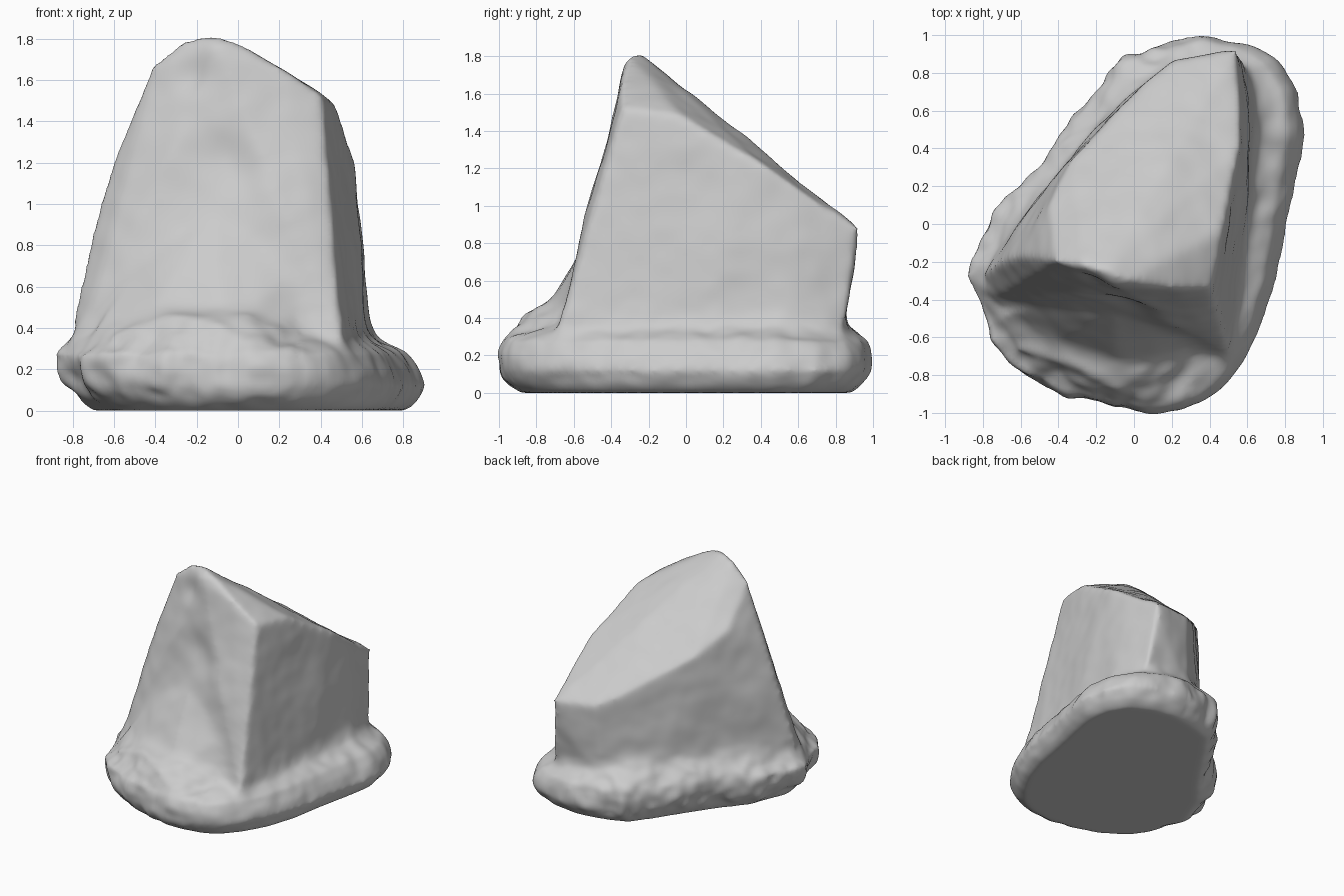
import bpy, bmesh, math
from mathutils import Vector, noise

if "Cube" in bpy.data.objects:
    bpy.data.objects.remove(bpy.data.objects["Cube"])

stone_grey = bpy.data.materials.new("stone_grey")
stone_grey.use_nodes = True
GREY = (0.6, 0.6, 0.6, 1)
stone_grey.diffuse_color = GREY
stone_grey.node_tree.nodes["Principled BSDF"].inputs["Base Color"].default_value = GREY

bm = bmesh.new()


def add_hull(points):
    """Chunk of rock as the convex hull of its corners."""
    verts = [bm.verts.new(p) for p in points]
    out = bmesh.ops.convex_hull(bm, input=verts)
    loose = {v for v in out["geom_interior"] + out["geom_unused"]
             if isinstance(v, bmesh.types.BMVert)}
    bmesh.ops.delete(bm, geom=list(loose), context="VERTS")


# Ground slab: irregular outline lofted through rounded levels
outline = [(-.93, -.28), (-.82, -.48), (-.78, -.63), (-.64, -.78), (-.44, -.89),
           (-.2, -.95), (.12, -.99), (.33, -.95), (.45, -.88), (.57, -.74),
           (.68, -.55), (.76, -.3), (.81, 0), (.87, .28), (.91, .5), (.88, .7),
           (.77, .87), (.58, .96), (.37, .99), (.1, .94), (-.06, .88),
           (-.2, .72), (-.45, .4), (-.6, .22), (-.78, .04), (-.85, -.12)]
levels = [(0, .9), (.04, .95), (.12, 1), (.2, 1), (.28, .98), (.34, .86)]
rings = []
for z, s in levels:
    ring = []
    for x, y in outline:
        # the left side leans outward, the right side is bevelled inward
        lean = max(0, -x) * max(0, .28 - z) * .5
        bevel = max(0, x - .3) * max(0, z - .14) * .9
        # the top climbs towards the stone at the back left
        climb = .1 * max(0, min(1, y - x)) if z > .3 else 0
        s_top = s - climb * .6
        ring.append(bm.verts.new((x * s_top + lean - bevel, y * s_top, z + climb)))
    rings.append(ring)
n = len(outline)
for a, b in zip(rings, rings[1:]):
    for i in range(n):
        j = (i + 1) % n
        bm.faces.new((a[i], a[j], b[j], b[i]))
bm.faces.new(rings[0][::-1])
bm.faces.new(rings[-1])

# Standing stone: ridge, sloping top and foot
ridge = [(-.15, -.25, 1.82), (-.02, -.3, 1.79), (-.1, -.33, 1.76), (-.27, -.22, 1.79),
         (-.42, -.2, 1.67), (.2, -.34, 1.66), (.41, -.34, 1.52)]
left_edge = [(-.61, -.17, 1.2), (-.71, -.2, .85), (-.8, -.26, .45)]
slope_edge = [(-.45, .1, 1.4), (-.33, .35, 1.25), (-.14, .53, 1.13), (.06, .75, .98),
              (.22, .87, .9), (.54, .92, .88), (.57, .6, 1.09), (.56, .4, 1.23),
              (.47, -.03, 1.48), (.52, .92, .78)]
foot = [(.51, -.71, .25), (.62, 0, .25), (.66, .55, .25), (.61, .84, .25), (.16, .82, .25),
        (-.12, .6, .25), (-.38, .24, .25), (-.63, .0, .25), (-.81, -.25, .25),
        (-.77, -.41, .25)]
add_hull(ridge + left_edge + slope_edge + foot)

# Front face bulges out towards the ground
add_hull([(-.1, -.42, 1.02), (-.45, -.38, .8), (.3, -.55, .72), (-.1, -.71, .52),
          (-.38, -.62, .52), (.1, -.69, .52), (.36, -.69, .3), (-.68, -.48, .4),
          (-.5, -.7, .2), (.2, -.78, .2), (-.5, -.2, .3), (.3, -.3, .3)])

# Earth banked against the front
add_hull([(-.72, -.45, .37), (-.38, -.6, .5), (.05, -.66, .5), (.05, -.78, .47),
          (-.3, -.76, .47), (-.1, -.88, .41), (.12, -.8, .37), (-.62, -.68, .36),
          (.42, -.78, .27), (-.74, -.6, .15), (-.3, -.9, .2), (.1, -.96, .28),
          (.4, -.84, .15), (0, -.4, .15)])

bmesh.ops.recalc_face_normals(bm, faces=bm.faces[:])
mesh = bpy.data.meshes.new("standing_rock")
bm.to_mesh(mesh)
bm.free()
rock = bpy.data.objects.new("standing_rock", mesh)
bpy.context.collection.objects.link(rock)

# Fuse the chunks and soften the edges
fuse = rock.modifiers.new("fuse", "REMESH")
fuse.mode, fuse.voxel_size = "VOXEL", .02
soften = rock.modifiers.new("soften", "SMOOTH")
soften.factor, soften.iterations = .5, 14
bpy.context.view_layer.update()
fused = bpy.data.meshes.new_from_object(
    rock.evaluated_get(bpy.context.evaluated_depsgraph_get()))
rock.modifiers.clear()
rock.data = fused

bm = bmesh.new()
bm.from_mesh(fused)

# Earth fills the creases where the chunks meet
crease = [(v, [e.other_vert(v) for e in v.link_edges])
          for v in bm.verts if .2 < v.co.z < 1.1]
for step in range(30):
    bm.normal_update()
    pulls = []
    for v, near in crease:
        pull = sum((o.co for o in near), Vector()) / len(near) - v.co
        pulls.append(v.normal * max(0, pull.dot(v.normal)) * .6)
    for (v, near), pull in zip(crease, pulls):
        v.co += pull

# Weathering: gentle waves on the stone, stronger lumps on the slab, dents in front
dents = [(Vector((-.1, -.43, 1.24)), .13, .03), (Vector((-.22, -.3, 1.63)), .09, .025),
         (Vector((0, -.48, 1.15)), .1, .02)]
bm.normal_update()
moves = []
for v in bm.verts:
    p = v.co
    low = min(1, max(0, (.5 - p.z) / .15))
    rough = low * (1 if p.x < .3 else .4)
    d = .012 * noise.noise(p * 3) + .004 * noise.noise(p * 8)
    d += rough * (.022 * noise.noise(p * 4.5) + .018 * noise.noise(p * 10))
    for centre, radius, depth in dents:
        d -= depth * math.exp(-((p - centre).length / radius) ** 2)
    moves.append(d * min(1, max(0, p.z / .08)))
for v, d in zip(bm.verts, moves):
    v.co += v.normal * d
    v.co.z = max(0, v.co.z)
for f in bm.faces:
    f.smooth = True
    f.material_index = 0
bm.to_mesh(fused)
bm.free()
fused.name = "standing_rock"
fused.materials.clear()
fused.materials.append(stone_grey)
